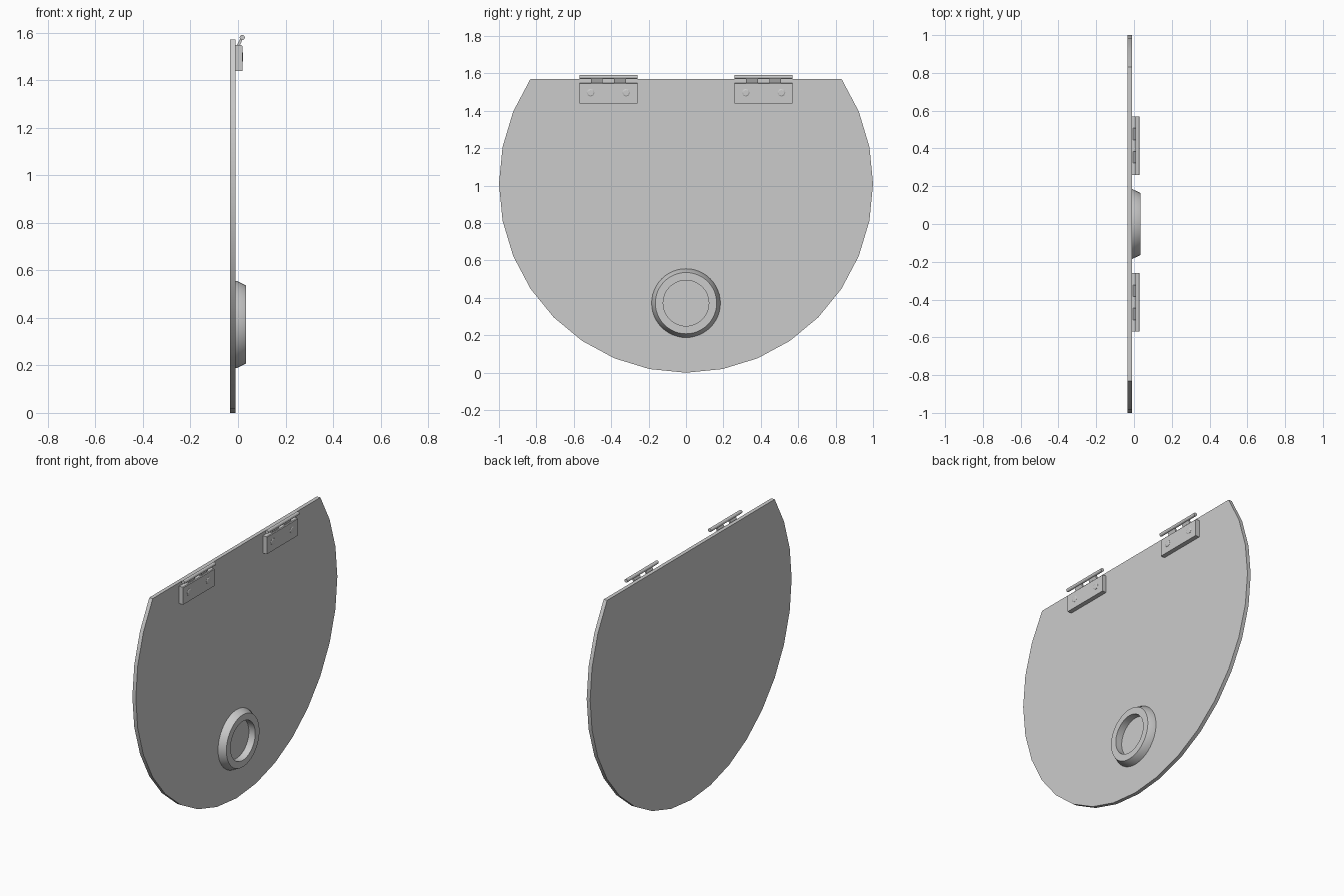
import bpy, bmesh
from math import sin, cos, pi

if "Cube" in bpy.data.objects:
    bpy.data.objects.remove(bpy.data.objects["Cube"])


def make(name, verts, faces, smooth=False):
    mesh = bpy.data.meshes.new(name)
    mesh.from_pydata(verts, [], faces)
    bm = bmesh.new()
    bm.from_mesh(mesh)
    bmesh.ops.recalc_face_normals(bm, faces=bm.faces)
    bm.to_mesh(mesh)
    bm.free()
    ob = bpy.data.objects.new(name, mesh)
    bpy.context.collection.objects.link(ob)
    if smooth:
        bpy.ops.object.select_all(action='DESELECT')
        ob.select_set(True)
        bpy.context.view_layer.objects.active = ob
        bpy.ops.object.shade_smooth_by_angle(angle=0.5)
    return ob


def prism(name, outline, axis, lo, hi, smooth=False):
    """Extrude a 2D outline along x (outline = y,z) or y (outline = x,z)."""
    n = len(outline)
    place = (lambda a, b, d: (d, a, b)) if axis == 'x' else (lambda a, b, d: (a, d, b))
    verts = [place(a, b, d) for d in (lo, hi) for a, b in outline]
    faces = [list(range(n)), list(range(n, 2 * n))]
    faces += [(i, (i + 1) % n, n + (i + 1) % n, n + i) for i in range(n)]
    return make(name, verts, faces, smooth)


def lathe(name, profile, cy, cz, n, closed=False, smooth=False):
    """Spin (x, radius) points around an axis parallel to x."""
    m = len(profile)
    verts = [(x, cy + r * cos(2 * pi * k / n), cz + r * sin(2 * pi * k / n))
             for x, r in profile for k in range(n)]
    faces = []
    for j in range(m if closed else m - 1):
        a, b = j * n, ((j + 1) % m) * n
        faces += [(a + k, a + (k + 1) % n, b + (k + 1) % n, b + k) for k in range(n)]
    if not closed:
        faces += [list(range(n)), list(range((m - 1) * n, m * n))]
    return make(name, verts, faces, smooth)


BACK, FACE, FRONT = -0.034, -0.010, 0.034

# Flap: a 32-sided disc with the top cut straight across
arc = [2 * pi * k / 32 for k in range(5, 28)]
lid = [(sin(a), 1.01 + 1.01 * cos(a)) for a in arc]
prism("flap_panel", lid, 'x', BACK, FACE, smooth=True)

# Finger ring: sloped outside, straight hole
lathe("handle_ring", [(FACE - 0.002, 0.184), (FACE + 0.003, 0.184), (FRONT, 0.164),
                      (FRONT, 0.122), (FACE - 0.002, 0.122)],
      0, 0.372, 48, closed=True, smooth=True)

# Hinges
for side, label in ((-1, "left"), (1, "right")):
    y0 = 0.415 * side - 0.155
    seg = 0.31 / 5

    # leaf plate
    leaf = [(FACE - 0.002, 1.440), (0.018, 1.440), (0.018, 1.545), (0.014, 1.549),
            (FACE - 0.002, 1.549)]
    prism("hinge_leaf_" + label, leaf, 'y', y0, y0 + 0.31)

    # pin along the top
    pin = [(0.018 + 0.011 * cos(2 * pi * k / 12), 1.580 + 0.011 * sin(2 * pi * k / 12))
           for k in range(12)]
    prism("hinge_pin_" + label, pin, 'y', y0, y0 + 0.31, smooth=True)

    # tabs leaning from the leaf to the pin
    tab = [(-0.005, 1.547), (0.008, 1.547), (0.020, 1.574), (0.012, 1.582)]
    for i in (1, 3):
        prism(f"hinge_tab_{label}_{i}", tab, 'y', y0 + i * seg, y0 + (i + 1) * seg)

    # screw heads
    for j, dy in enumerate((-0.095, 0.095)):
        lathe(f"screw_{label}_{j}", [(0.015, 0.021), (0.019, 0.021), (0.022, 0.015)],
              0.415 * side + dy, 1.497, 8)
